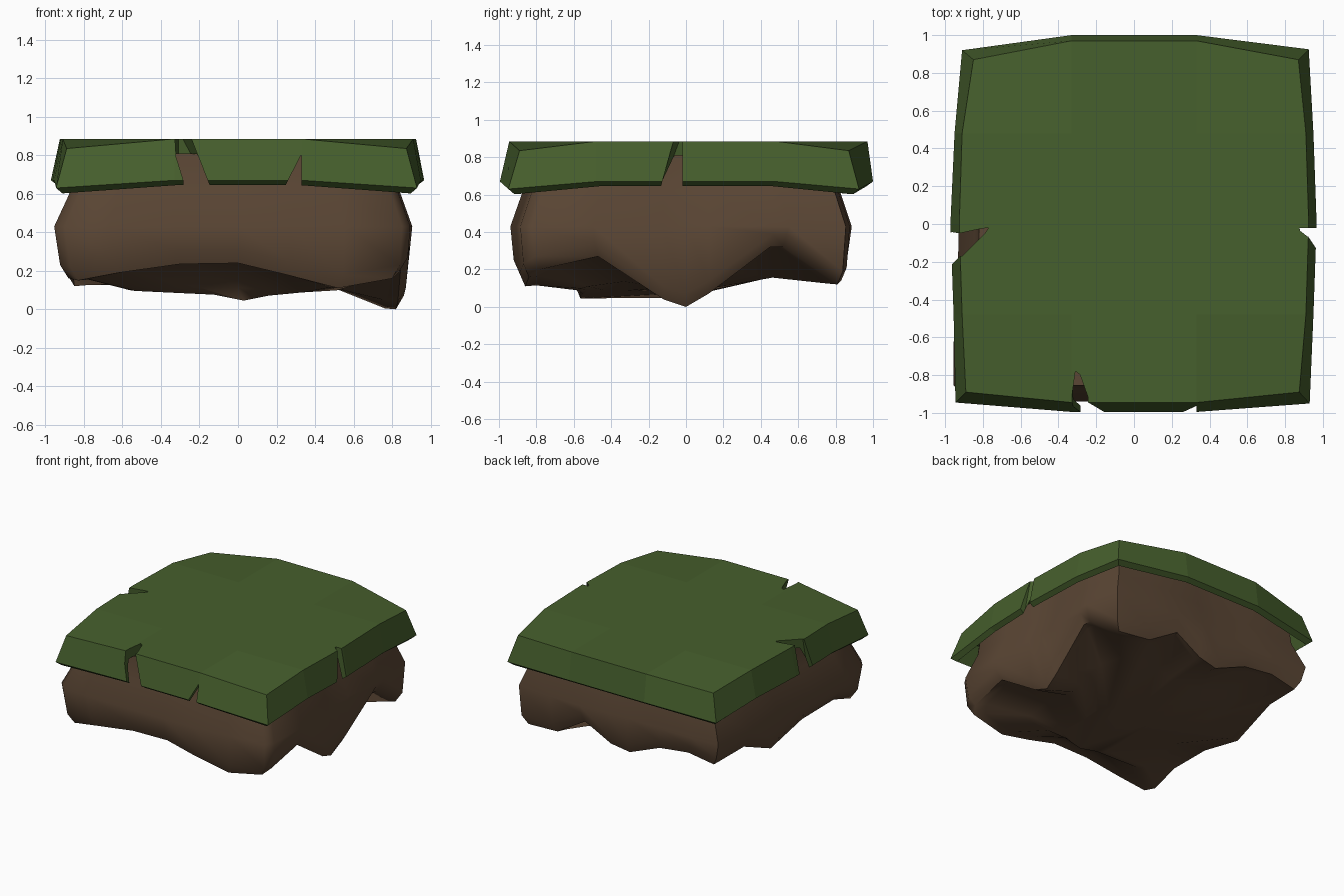
import bpy, bmesh

if "Cube" in bpy.data.objects:
    bpy.data.objects.remove(bpy.data.objects["Cube"])

def material(name, col):
    m = bpy.data.materials.new(name)
    m.diffuse_color = (*col, 1)
    m.use_nodes = True
    m.node_tree.nodes["Principled BSDF"].inputs["Base Color"].default_value = m.diffuse_color
    return m

def make(name, bm, mat=None):
    bmesh.ops.recalc_face_normals(bm, faces=bm.faces)
    me = bpy.data.meshes.new(name)
    bm.to_mesh(me)
    bm.free()
    ob = bpy.data.objects.new(name, me)
    bpy.context.collection.objects.link(ob)
    if mat:
        me.materials.append(mat)
    return ob

def ring(bm, pts):
    return [bm.verts.new(p) for p in pts]

def bridge(bm, a, b):
    n = len(a)
    for i in range(n):
        bm.faces.new((a[i], a[(i + 1) % n], b[(i + 1) % n], b[i]))

green = material("grass_green", (0.062, 0.115, 0.026))
brown = material("soil_brown", (0.105, 0.062, 0.035))

# Grass slab: matching top and outer outlines, counter-clockwise from front left
top = [(-.89, -.89), (-.33, -.945), (.33, -.945), (.875, -.89), (.91, -.48), (.925, 0), (.91, .48),
       (.87, .87), (.33, .97), (-.33, .97), (-.85, .87), (-.91, .48), (-.925, 0), (-.91, -.48)]
out = [(-.945, -.945), (-.33, -.995), (.33, -.995), (.93, -.95), (.95, -.48), (.967, 0), (.95, .48),
       (.925, .925), (.33, 1.0), (-.33, 1.0), (-.91, .92), (-.95, .48), (-.972, 0), (-.955, -.48)]
corners = (0, 3, 7, 10)

def level(pts, z, drop, s=1.0):
    return [(x * s, y * s, z - (drop if i in corners else 0)) for i, (x, y) in enumerate(pts)]

bm = bmesh.new()
t = ring(bm, level(top, .885, .05))
rings = [t] + [ring(bm, level(out, z, d, s)) for z, d, s in
               ((.67, .04, 1), (.645, .043, .965), (.81, .04, .92))]
for a, b in zip(rings, rings[1:]):
    bridge(bm, a, b)
bm.faces.new(rings[-1])
# top is a flat cross with four drooping corner panels
c = ring(bm, [(x, y, .885) for x, y in ((-.33, -.48), (.33, -.48), (.33, .48), (-.33, .48))])
for ids, k in (((13, 0, 1), 0), ((2, 3, 4), 1), ((6, 7, 8), 2), ((9, 10, 11), 3)):
    bm.faces.new([t[i] for i in ids] + [c[k]])
bm.faces.new((t[1], t[2], c[1], t[4], t[5], t[6], c[2], t[8], t[9], c[3], t[11], t[12], t[13], c[0]))
grass = make("grass_slab", bm, green)

# Notches in the grass: wedge through the skirt, narrowing to an upright tip edge
def notch(place, poly, depth, tip):
    bm = bmesh.new()
    u, d, low_z, high_z = tip
    ring(bm, [place(a, dd, z) for dd in (1.1, depth) for a, z in poly]
         + [place(u, d, low_z), place(u, d, high_z)])
    bmesh.ops.convex_hull(bm, input=bm.verts)
    cutter = make("notch_cutter", bm)
    mod = grass.modifiers.new("notch", 'BOOLEAN')
    mod.operation, mod.solver, mod.object = 'DIFFERENCE', 'EXACT', cutter
    bpy.context.view_layer.objects.active = grass
    bpy.ops.object.modifier_apply(modifier=mod.name)
    bpy.data.objects.remove(cutter)

def front(u, d, z): return (u, -d, z)
def right(u, d, z): return (d, u, z)
def left(u, d, z): return (-d, u, z)

notch(front, [(-.33, .93), (-.23, .7), (-.23, .55), (-.11, .55), (-.26, .93)], .92, (-.31, .78, .6, .93))
notch(front, [(.33, .80), (.20, .55), (.33, .55)], .90, (.325, .87, .55, .8))
notch(right, [(-.055, .93), (-.16, .55), (-.02, .55), (-.02, .93)], .92, (-.02, .875, .55, .93))
notch(left, [(-.09, .93), (-.06, .55), (-.24, .55), (-.16, .93)], .91, (-.02, .77, .6, .93))

# Soil: lower edge (x, y, z) around the block, with hanging lumps
low = [(-.83, -.87, .15), (-.62, -.89, .19), (-.3, -.89, .235), (0, -.89, .24), (.25, -.89, .18),
       (.52, -.86, .11), (.80, -.84, .16), (.84, -.78, .2),
       (.85, -.47, .27), (.83, -.12, .04), (.82, 0, 0), (.83, .12, .07), (.85, .45, .32), (.85, .52, .32),
       (.82, .81, .12), (.55, .83, .14), (.3, .84, .29), (.08, .83, .17), (-.08, .82, .14), (-.35, .83, .25),
       (-.6, .83, .28), (-.82, .82, .24),
       (-.86, .5, .27), (-.85, .15, .12), (-.86, -.23, .21), (-.88, -.6, .23), (-.88, -.81, .16)]
bm = bmesh.new()
levels = [
    [(x * .96, y * .96, .81) for x, y, z in low],
    [(x * .985, y * .98, .62) for x, y, z in low],
    [(x * (1.065 if x > 0 else 1.085), y * 1.055, .43) for x, y, z in low],
    [(x * 1.05, y * 1.035, z + .07) for x, y, z in low],
    low,
    [(x * .93, y * .93, z + .005) for x, y, z in low],
    [(x * .64, y * .62 - .04, .10 + .04 * y + .2 * z) for x, y, z in low],
    [(x * .25 + .03, y * .32 - .28, .045 + .05 * abs(x)) for x, y, z in low]]
rings = [ring(bm, p) for p in levels]
for a, b in zip(rings, rings[1:]):
    bridge(bm, a, b)
bm.faces.new(rings[0])
bm.faces.new(rings[-1])
soil = make("soil_block", bm, brown)
bpy.ops.object.select_all(action='DESELECT')
soil.select_set(True)
bpy.context.view_layer.objects.active = soil
bpy.ops.object.shade_smooth_by_angle(angle=0.95)
